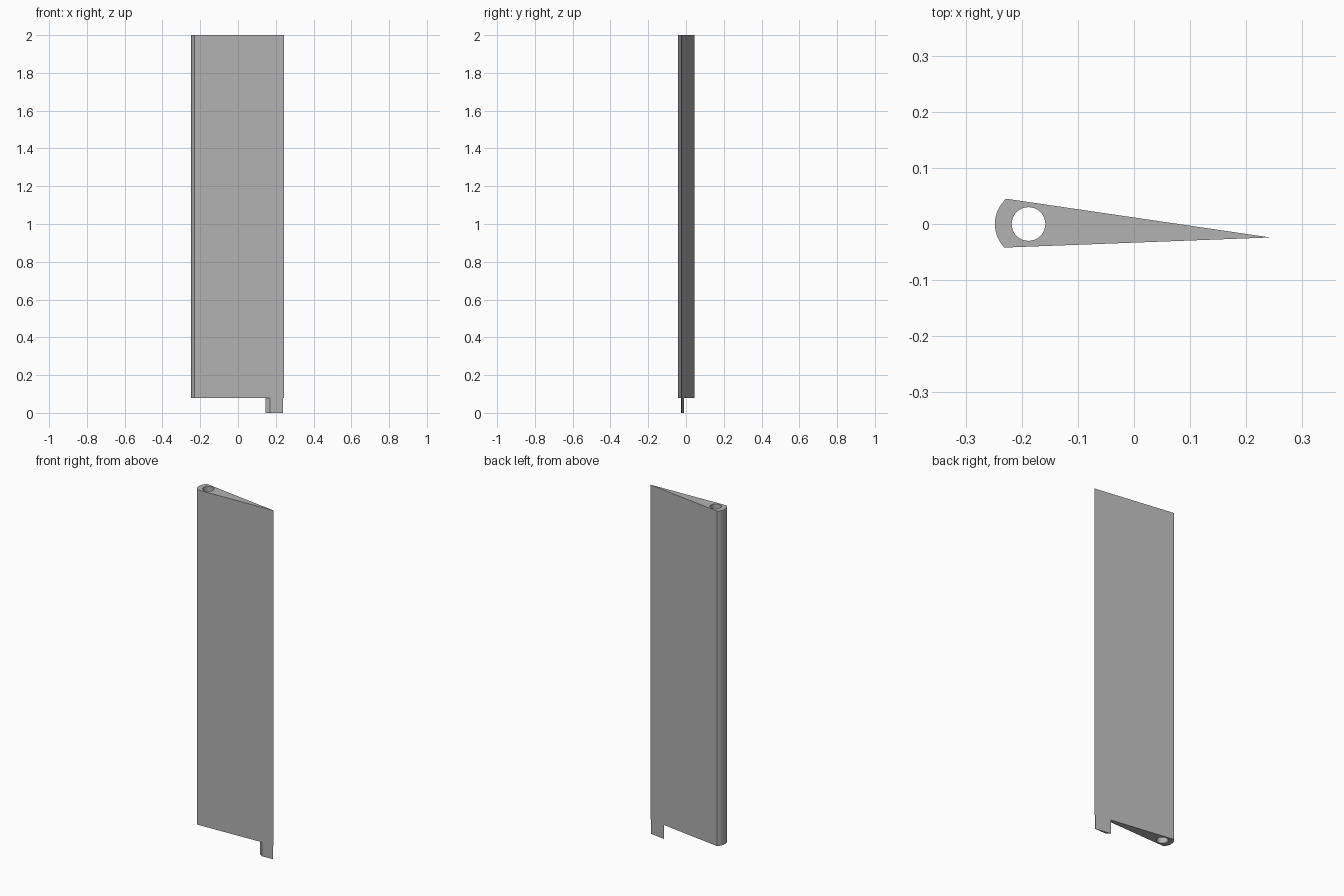
import bpy
import bmesh
from math import asin, pi, cos, sin

if "Cube" in bpy.data.objects:
    bpy.data.objects.remove(bpy.data.objects["Cube"], do_unlink=True)

HOLE_X, NOSE_R, HOLE_R = -0.188, 0.06, 0.03
TIP = (0.243, -0.024)
BASE_Z, TOP_Z = 0.08, 2.0

grey = bpy.data.materials.new("plain grey")
grey.use_nodes = True
GREY = (0.45, 0.45, 0.45, 1)
grey.diffuse_color = GREY
grey.node_tree.nodes["Principled BSDF"].inputs["Base Color"].default_value = GREY


def prism(name, loops, z0, z1):
    """Extrude an outline, with optional holes, from z0 to z1."""
    bm = bmesh.new()
    edges = []
    for loop in loops:
        vs = [bm.verts.new((x, y, z0)) for x, y in loop]
        edges += [bm.edges.new((v, vs[i - 1])) for i, v in enumerate(vs)]
    bmesh.ops.triangle_fill(bm, edges=edges, use_beauty=True)
    up = bmesh.ops.extrude_face_region(bm, geom=bm.faces[:], use_keep_orig=True)
    top = [g for g in up["geom"] if isinstance(g, bmesh.types.BMVert)]
    bmesh.ops.translate(bm, verts=top, vec=(0, 0, z1 - z0))
    bmesh.ops.recalc_face_normals(bm, faces=bm.faces[:])
    mesh = bpy.data.meshes.new(name)
    bm.to_mesh(mesh)
    bm.free()
    mesh.materials.append(grey)
    obj = bpy.data.objects.new(name, mesh)
    bpy.context.collection.objects.link(obj)
    bpy.ops.object.select_all(action="DESELECT")
    obj.select_set(True)
    bpy.context.view_layer.objects.active = obj
    bpy.ops.object.shade_smooth_by_angle(angle=pi / 7)
    return obj


def arc(radius, start, end, count):
    return [(HOLE_X + radius * cos(start + (end - start) * i / count),
             radius * sin(start + (end - start) * i / count))
            for i in range(count + 1)]


# Blade: round nose around the pivot bore, tapering to a sharp trailing edge
nose = arc(NOSE_R, pi - asin(0.045 / NOSE_R), pi + asin(0.042 / NOSE_R), 16)
bore = arc(HOLE_R, 0, 2 * pi, 40)[:-1]
prism("blade", [nose + [TIP], bore], BASE_Z, TOP_Z)


def side_y(corner, x):
    """Height of the blade's flat side, from a nose corner to the tip, at x."""
    t = (x - corner[0]) / (TIP[0] - corner[0])
    return corner[1] + t * (TIP[1] - corner[1])


# Tab below the trailing edge, with a slanted inner end
back, front = nose[0], nose[-1]
tab = [(x, side_y(side, x)) for x, side in
       ((0.145, back), (0.17, front), (0.238, front), (0.238, back))]
prism("trailing_edge_tab", [tab], 0, BASE_Z)
